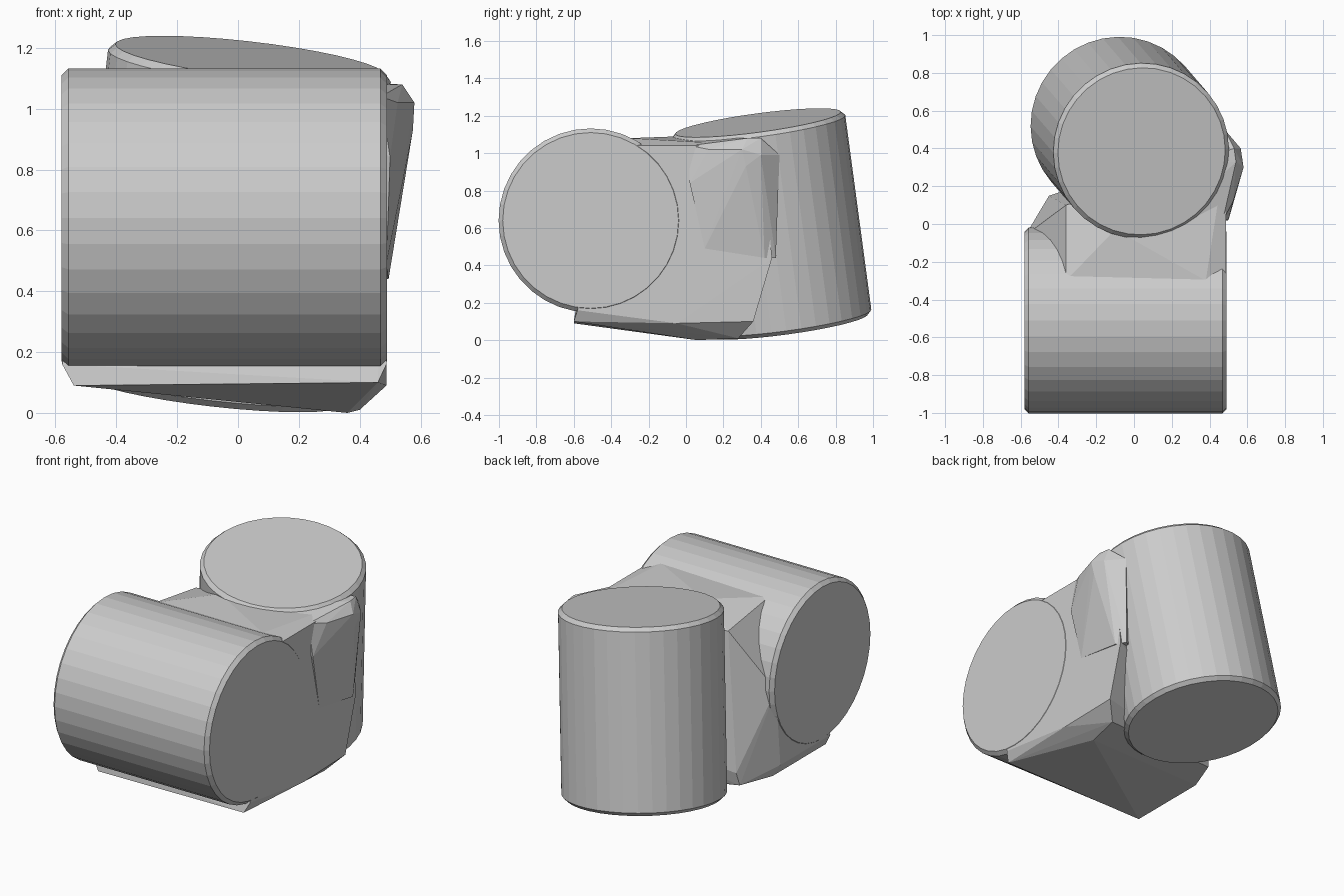
import bpy, bmesh
from mathutils import Vector

if "Cube" in bpy.data.objects:
    bpy.data.objects.remove(bpy.data.objects["Cube"])


def make_object(name, bm):
    bmesh.ops.recalc_face_normals(bm, faces=bm.faces)
    mesh = bpy.data.meshes.new(name)
    bm.to_mesh(mesh)
    bm.free()
    ob = bpy.data.objects.new(name, mesh)
    bpy.context.collection.objects.link(ob)
    return ob


def drum(name, start, end, radius, sides, chamfer):
    """Capped cylinder between two points with chamfered rims."""
    start, end = Vector(start), Vector(end)
    axis = end - start
    bm = bmesh.new()
    bmesh.ops.create_cone(bm, cap_ends=True, segments=sides, radius1=radius,
                          radius2=radius, depth=axis.length)
    rims = [e for e in bm.edges if any(len(f.verts) > 4 for f in e.link_faces)]
    bmesh.ops.bevel(bm, geom=rims, offset=chamfer, segments=1, affect='EDGES')
    turn = axis.to_track_quat('Z', 'Y').to_matrix().to_4x4()
    bm.transform(turn)
    bmesh.ops.translate(bm, verts=bm.verts, vec=(start + end) / 2)
    return make_object(name, bm)


def hull(name, points):
    """Convex solid around a few points."""
    bm = bmesh.new()
    for p in points:
        bm.verts.new(p)
    bmesh.ops.convex_hull(bm, input=bm.verts)
    loose = [v for v in bm.verts if not v.link_faces]
    bmesh.ops.delete(bm, geom=loose, context='VERTS')
    return make_object(name, bm)


# Drum lying across the front
body = drum("body", (-0.58, -0.51, 0.65), (0.49, -0.51, 0.65), 0.492, 36, 0.022)

# Leaning drum at the back
back = drum("leaning_drum", (-0.085, 0.53, 0.09), (0.04, 0.385, 1.172), 0.468, 36, 0.022)

# Web that joins both drums, flush with the right end cap
web = hull("web", [
    # right side
    (0.46, -0.60, 0.11), (0.488, -0.58, 0.17), (0.488, -0.05, 0.10),
    (0.36, 0.06, 0.01), (0.40, 0.28, 0.02), (0.485, 0.36, 0.11),
    (0.488, 0.46, 0.45), (0.488, 0.40, 1.05), (0.488, -0.05, 1.03),
    (0.488, -0.33, 1.05),
    # top saddle
    (0.38, -0.30, 1.09), (0.40, 0.00, 1.07), (-0.10, -0.03, 1.10),
    (-0.36, -0.30, 1.08),
    # left side
    (-0.54, -0.60, 0.10), (-0.578, -0.59, 0.17), (-0.578, -0.10, 0.17),
    (-0.54, -0.08, 0.10), (-0.46, 0.13, 0.10), (-0.45, 0.15, 0.18),
    (-0.36, 0.10, 1.02), (-0.575, -0.06, 0.65),
])

# Bulge beside the leaning drum, continuing its sloped top
bulge = hull("bulge", [
    (0.20, 0.00, 1.09), (0.47, 0.02, 1.05), (0.50, 0.02, 0.85),
    (0.525, 0.12, 1.03), (0.58, 0.30, 1.03), (0.575, 0.32, 0.94),
    (0.54, 0.33, 1.09), (0.565, 0.40, 1.00), (0.53, 0.40, 1.09),
    (0.48, 0.50, 1.00), (0.46, 0.48, 0.45), (0.495, 0.42, 0.45),
    (0.488, 0.10, 0.50), (0.20, 0.30, 1.10), (0.20, 0.30, 0.50),
])

# Merge the parts into one skin
parts = (back, web, bulge)
for part in parts:
    mod = body.modifiers.new("union_" + part.name, 'BOOLEAN')
    mod.operation = 'UNION'
    mod.solver = 'EXACT'
    mod.object = part
dg = bpy.context.evaluated_depsgraph_get()
merged = bpy.data.meshes.new_from_object(body.evaluated_get(dg))
body.modifiers.clear()
body.data = merged
for part in parts:
    bpy.data.objects.remove(part)

# Rest on the ground
low = min(v.co.z for v in merged.vertices)
for v in merged.vertices:
    v.co.z -= low
